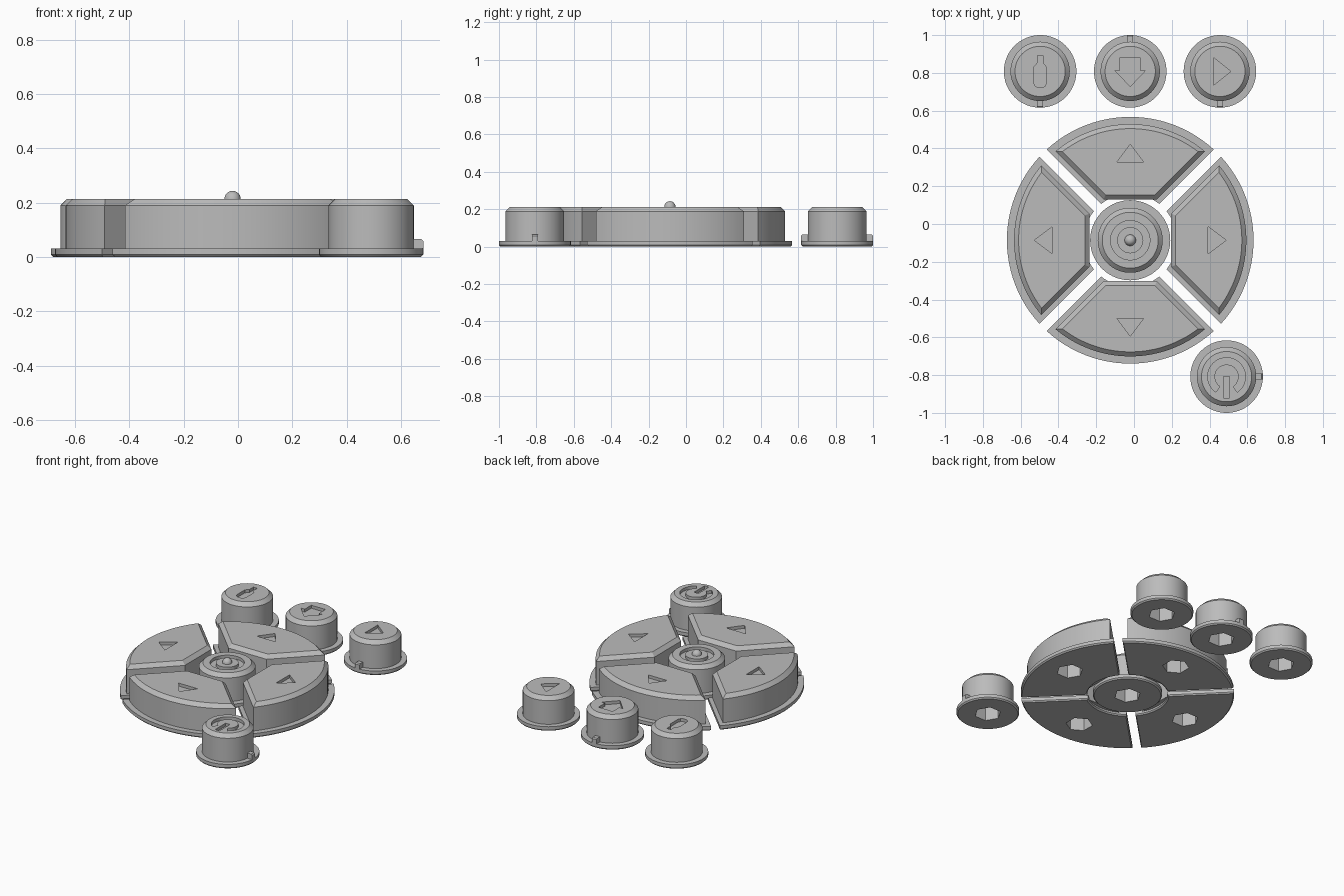
import bpy, bmesh, math
from math import cos, sin, pi

cube = bpy.data.objects.get("Cube")
if cube:
    bpy.data.objects.remove(cube, do_unlink=True)

grey = bpy.data.materials.new("plain grey")
grey.use_nodes = True
COLOUR = (0.5, 0.5, 0.5, 1)
grey.diffuse_color = COLOUR
grey.node_tree.nodes["Principled BSDF"].inputs["Base Color"].default_value = COLOUR

TOP = 0.213        # height of every key
RIM = 0.03         # thickness of the base rim
CHAMFER = 0.024
WHEEL = (-0.02, -0.086)


def circle(r, n=72):
    return [(r * cos(2 * pi * i / n), r * sin(2 * pi * i / n)) for i in range(n)]


def arc(r, a, b, n=24):
    return [(r * cos(a + (b - a) * i / n), r * sin(a + (b - a) * i / n)) for i in range(n + 1)]


def loft(name, layers):
    """Solid through stacked outlines, each given as (points, z)."""
    bm = bmesh.new()
    rings = [[bm.verts.new((x, y, z)) for x, y in pts] for pts, z in layers]
    for low, high in zip(rings, rings[1:]):
        for i in range(len(low)):
            j = (i + 1) % len(low)
            bm.faces.new((low[i], low[j], high[j], high[i]))
    bm.faces.new(rings[0][::-1])
    bm.faces.new(rings[-1])
    bmesh.ops.remove_doubles(bm, verts=bm.verts, dist=1e-5)
    bmesh.ops.recalc_face_normals(bm, faces=bm.faces)
    mesh = bpy.data.meshes.new(name)
    bm.to_mesh(mesh)
    bm.free()
    mesh.materials.append(grey)
    obj = bpy.data.objects.new(name, mesh)
    bpy.context.collection.objects.link(obj)
    return obj


def combine(obj, tools, operation):
    for tool in tools:
        tool.hide_render = True
        mod = obj.modifiers.new("cut", 'BOOLEAN')
        mod.object, mod.operation, mod.solver = tool, operation, 'EXACT'
    bpy.context.view_layer.update()
    graph = bpy.context.evaluated_depsgraph_get()
    mesh = bpy.data.meshes.new_from_object(obj.evaluated_get(graph))
    obj.modifiers.clear()
    obj.data = mesh
    for tool in tools:
        bpy.data.objects.remove(tool, do_unlink=True)


def engraving(points):
    return loft("icon_cutter", [(points, TOP - 0.02), (points, TOP + 0.05)])


def socket(x=0):
    pts = [(x + px, py) for px, py in circle(0.082, 6)]
    return loft("socket_cutter", [(pts, -0.05), (pts, 0.12)])


def finish(obj, location, turn=0):
    obj.location = (*location, 0)
    obj.rotation_euler.z = turn
    bpy.ops.object.select_all(action='DESELECT')
    obj.select_set(True)
    bpy.context.view_layer.objects.active = obj
    bpy.ops.object.shade_smooth_by_angle(angle=math.radians(25))


def round_key(name, rim_r, body_r, extra=()):
    profile = [(rim_r - 0.008, 0), (rim_r, 0.008), (rim_r, RIM), (body_r, RIM),
               (body_r, TOP - CHAMFER), (body_r - CHAMFER, TOP), *extra]
    return loft(name, [(circle(r), z) for r, z in profile])


# Wedge outlines point along +x; side is the value of x - |y| along the straight sides
def half_angle(r, side):
    return math.acos(side / (r * math.sqrt(2))) - pi / 4


def body_outline(t):
    side, inner, r = 0.075 + t * math.sqrt(2), 0.216 + t, 0.615 - t
    a = half_angle(r, side)
    return arc(r, -a, a) + [(inner, inner - side), (inner, side - inner)]


def rim_outline(t):
    side, inner, r = 0.038 + t, 0.246 + t, 0.653 - t
    a, b = half_angle(r, side), half_angle(inner, side)
    return arc(r, -a, a) + arc(inner, b, -b)


# Four direction keys around the wheel
for k, name in enumerate(("left", "back", "right", "front")):
    key = loft(name + "_direction_key",
               [(rim_outline(0.008), 0), (rim_outline(0), 0.008), (rim_outline(0), RIM)])
    body = loft("body", [(body_outline(0), 0.02), (body_outline(0), TOP - CHAMFER),
                         (body_outline(CHAMFER), TOP)])
    combine(key, [body], 'UNION')
    triangle = [(0.413, -0.071), (0.508, 0), (0.413, 0.071)]
    combine(key, [engraving(triangle), socket(0.46)], 'DIFFERENCE')
    finish(key, WHEEL, k * pi / 2)

# Centre key with a ring groove and a ball nub
nub = [(0.03 * cos(i * pi / 12), TOP + 0.03 * sin(i * pi / 12)) for i in range(7)]
groove = [(0.104, TOP), (0.104, TOP - 0.02), (0.069, TOP - 0.02), (0.069, TOP)]
centre = round_key("centre_key", 0.212, 0.172, groove + nub)
combine(centre, [socket()], 'DIFFERENCE')
finish(centre, WHEEL)


def mirrored(half):
    return half + [(-x, y) for x, y in reversed(half) if x]


# Icons of the small round keys
bottle = mirrored([(0.014, 0.085), (0.014, 0.045), (0.034, 0.022), (0.034, -0.06),
                   (0.026, -0.078), (0.012, -0.086)])
down_arrow = mirrored([(0.053, 0.073), (0.053, 0.004), (0.08, 0.004), (0, -0.08)])
play = [(-0.034, -0.073), (0.058, 0), (-0.034, 0.073)]
START, END = -pi / 2 + 0.6, 1.5 * pi - 0.6
power_ring = arc(0.1, START, END, 40) + arc(0.064, END, START, 40)
power_bar = mirrored([(0.016, 0), (0.016, -0.112)])

# Small keys: name, place, icon outlines, direction of the locating tab
small_keys = [
    ("bottle_key", (-0.497, 0.808), [bottle], -pi / 2),
    ("arrow_key", (-0.02, 0.808), [down_arrow], pi / 2),
    ("play_key", (0.455, 0.808), [play], -pi / 2),
    ("power_key", (0.49, -0.808), [power_ring, power_bar], 0),
]
for name, place, icons, tab_angle in small_keys:
    key = round_key(name, 0.192, 0.157)
    combine(key, [engraving(i) for i in icons] + [socket()], 'DIFFERENCE')
    finish(key, place)
    # Tab standing on the rim
    tab_pts = [(0.15, -0.016), (0.192, -0.016), (0.192, 0.016), (0.15, 0.016)]
    top_pts = [(min(x, 0.186), y) for x, y in tab_pts]
    tab = loft(name + "_tab", [(tab_pts, 0.01), (tab_pts, 0.058), (top_pts, 0.065)])
    finish(tab, place, tab_angle)
